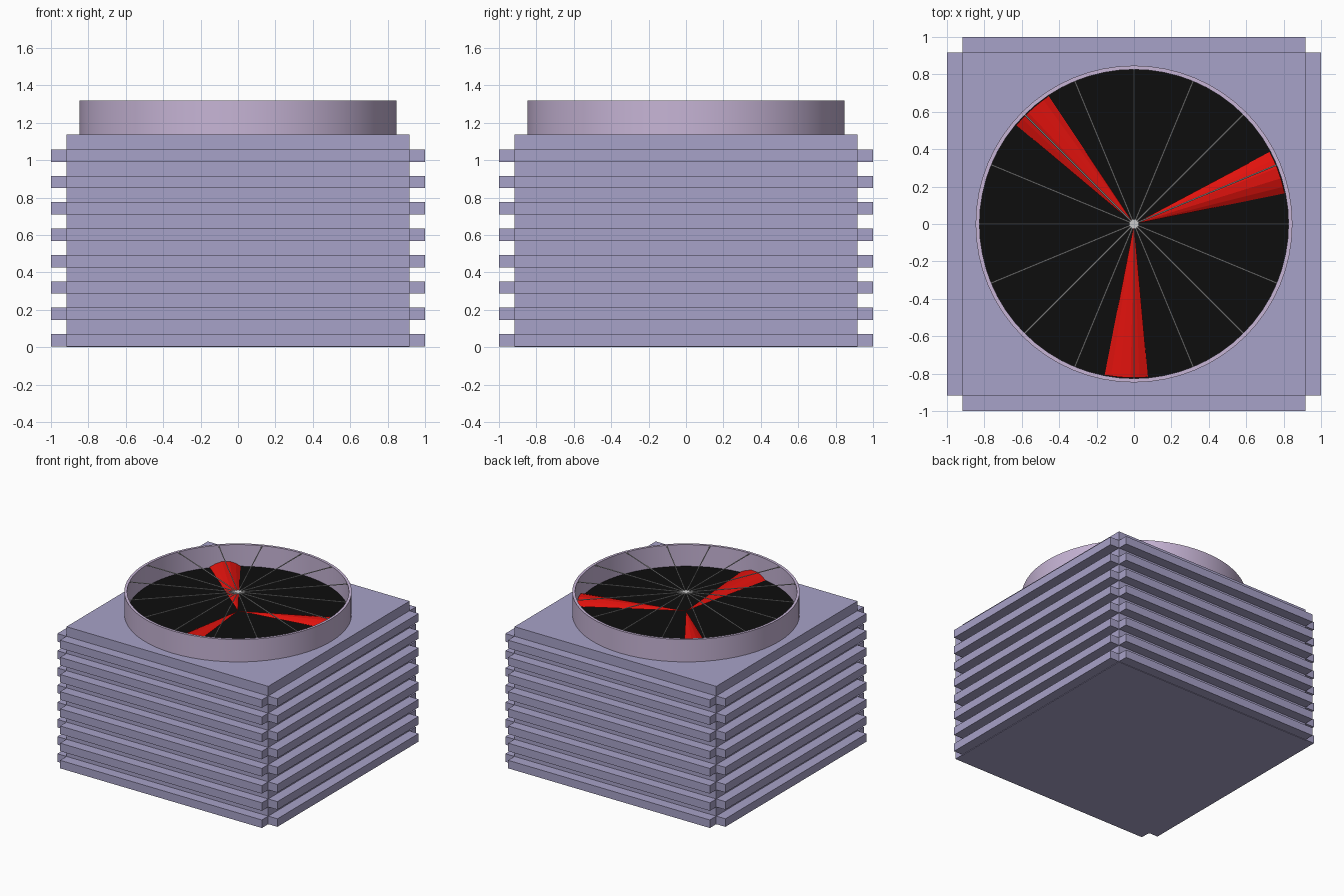
import bpy, bmesh
from math import cos, sin, pi, radians
from mathutils import Matrix

if "Cube" in bpy.data.objects:
    bpy.data.objects.remove(bpy.data.objects["Cube"])


def material(name, rgb):
    m = bpy.data.materials.new(name)
    m.diffuse_color = (*rgb, 1)
    m.use_nodes = True
    m.node_tree.nodes["Principled BSDF"].inputs["Base Color"].default_value = m.diffuse_color
    return m


CASE = material("case_lilac", (0.39, 0.36, 0.58))
RING = material("ring_pink", (0.57, 0.46, 0.67))
BLACK = material("black", (0.004, 0.004, 0.004))
RED = material("red", (0.75, 0.006, 0.004))


def finish(name, bm, mat=None, smooth=False):
    bmesh.ops.recalc_face_normals(bm, faces=bm.faces)
    me = bpy.data.meshes.new(name)
    bm.to_mesh(me)
    bm.free()
    ob = bpy.data.objects.new(name, me)
    bpy.context.collection.objects.link(ob)
    if mat:
        me.materials.append(mat)
    if smooth:
        bpy.ops.object.select_all(action='DESELECT')
        ob.select_set(True)
        bpy.context.view_layer.objects.active = ob
        bpy.ops.object.shade_smooth_by_angle(angle=radians(35))
    return ob


def box(name, lo, hi, mat):
    bm = bmesh.new()
    size = [b - a for a, b in zip(lo, hi)]
    mid = [(a + b) / 2 for a, b in zip(lo, hi)]
    bmesh.ops.create_cube(bm, size=1, matrix=Matrix.Translation(mid) @ Matrix.Diagonal((*size, 1)))
    return finish(name, bm, mat)


def disc(name, radius, z0, z1, mat, segments=64):
    bm = bmesh.new()
    bmesh.ops.create_cone(bm, cap_ends=True, segments=segments, radius1=radius, radius2=radius,
                          depth=z1 - z0, matrix=Matrix.Translation((0, 0, (z0 + z1) / 2)))
    return finish(name, bm, mat, True)


# Casing with eight louvre slats on every side
W, TOP = 0.917, 1.136
box("casing", (-W, -W, 0), (W, W, TOP), CASE)
for i in range(8):
    z0 = 0.141 * i + 0.004
    z1 = z0 + 0.066
    for s, side in ((-1, "low"), (1, "high")):
        a, b = sorted((s * W, s))
        box(f"slat_x_{side}_{i}", (a, -W, z0), (b, W, z1), CASE)
        box(f"slat_y_{side}_{i}", (-W, a, z0), (W, b, z1), CASE)

# Fan shroud ring
R_OUT, R_IN, RIM = 0.847, 0.826, 1.32
bm = bmesh.new()
profile = [(R_OUT, TOP), (R_OUT, RIM), (R_IN, RIM), (R_IN, TOP)]
N = 64
rows = [[bm.verts.new((r * cos(2 * pi * i / N), r * sin(2 * pi * i / N), z)) for r, z in profile]
        for i in range(N)]
for i in range(N):
    p, q = rows[i], rows[(i + 1) % N]
    for j in range(4):
        k = (j + 1) % 4
        bm.faces.new((p[j], q[j], q[k], p[k]))
finish("fan_ring", bm, RING, True)

# Dark floor inside the ring
disc("fan_floor", R_IN, TOP - 0.01, 1.143, BLACK)

# Three arched fan blades tapering to the centre
section = [(0, 1.145), (0.15, 1.168), (0.35, 1.186), (0.6, 1.187), (0.8, 1.172), (1, 1.15)]
for n, (a0, a1) in enumerate(((11.5, 28), (123.7, 140), (259, 275.2))):
    bm = bmesh.new()
    hub = bm.verts.new((0, 0, 1.16))
    tip = []
    for f, z in section:
        a = radians(a0 + f * (a1 - a0))
        tip.append(bm.verts.new((0.822 * cos(a), 0.822 * sin(a), z)))
    for p, q in zip(tip, tip[1:]):
        bm.faces.new((hub, p, q))
    bm.faces.new((hub, tip[-1], tip[0]))
    bm.faces.new(tip)
    finish(f"fan_blade_{n}", bm, RED)

# Wire guard: eight full-width wires and a small centre cap
for i in range(8):
    bm = bmesh.new()
    m = (Matrix.Translation((0, 0, 1.315)) @ Matrix.Rotation(i * pi / 8, 4, 'Z')
         @ Matrix.Rotation(pi / 2, 4, 'Y'))
    bmesh.ops.create_cone(bm, cap_ends=True, segments=8, radius1=0.004, radius2=0.004,
                          depth=2 * R_IN + 0.01, matrix=m)
    finish(f"guard_wire_{i}", bm, None, True)
disc("guard_cap", 0.025, 1.31, RIM, None, 16)
